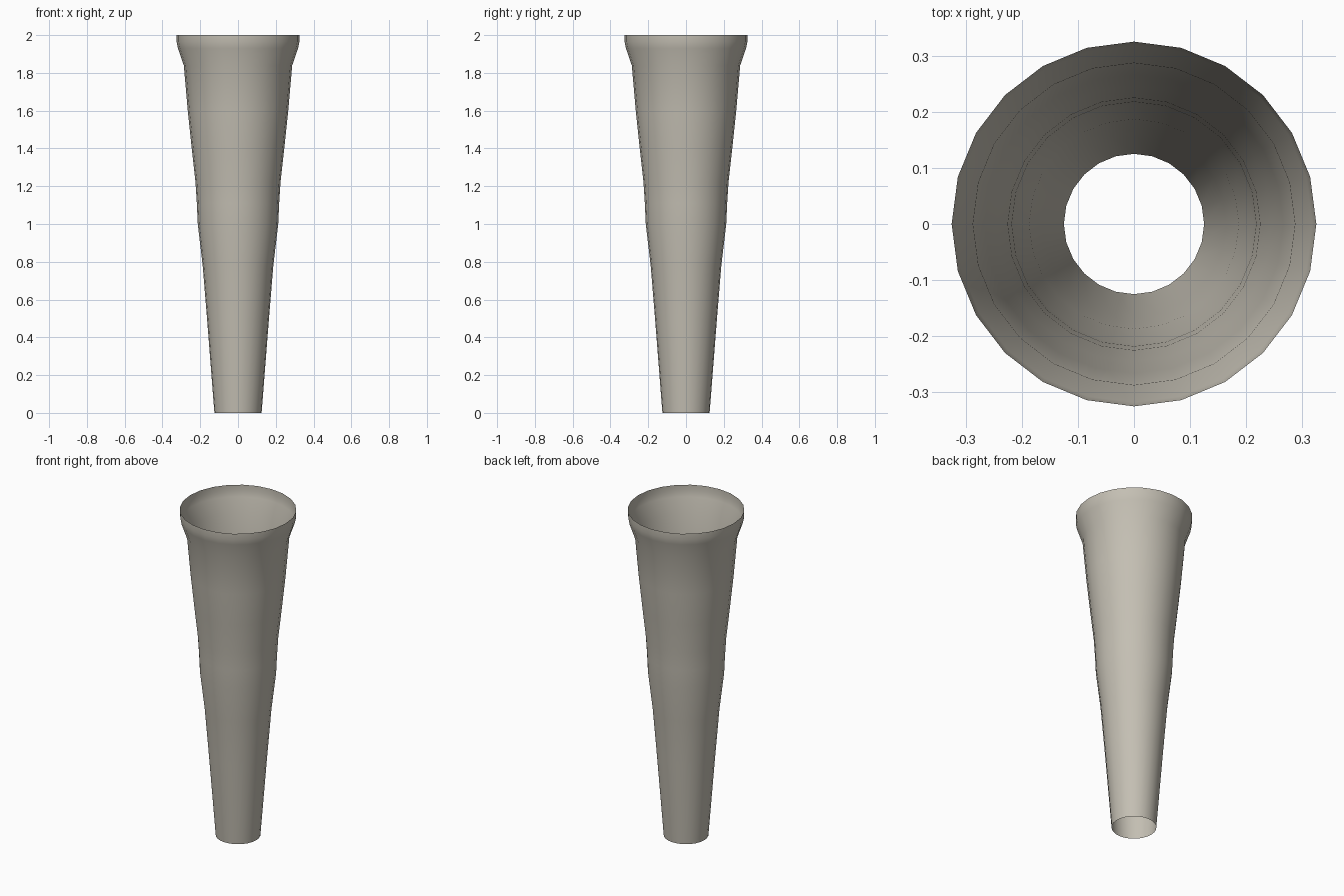
import bpy
import bmesh
import math

cube = bpy.data.objects.get("Cube")
if cube:
    bpy.data.objects.remove(cube, do_unlink=True)

SIDES = 24

# Tube outline from the narrow foot to the flared lip: (radius, height)
PROFILE = [
    (0.125, 0.0), (0.164, 0.5), (0.187, 0.78), (0.213, 1.0),
    (0.218, 1.11), (0.225, 1.22), (0.245, 1.4), (0.266, 1.6),
    (0.287, 1.84), (0.318, 1.93), (0.325, 1.965), (0.325, 2.0),
]

# Warm grey clay
clay = bpy.data.materials.new("warm_grey")
colour = (0.55, 0.52, 0.45, 1.0)
clay.use_nodes = True
clay.diffuse_color = colour
clay.node_tree.nodes["Principled BSDF"].inputs["Base Color"].default_value = colour

# Open, single-walled tube
bm = bmesh.new()
rings = []
for radius, height in PROFILE:
    angles = [math.tau * i / SIDES for i in range(SIDES)]
    rings.append([bm.verts.new((radius * math.cos(a), radius * math.sin(a), height))
                  for a in angles])
for low, high in zip(rings, rings[1:]):
    for i in range(SIDES):
        j = (i + 1) % SIDES
        bm.faces.new((low[i], low[j], high[j], high[i]))

mesh = bpy.data.meshes.new("flared_tube")
bm.to_mesh(mesh)
bm.free()
mesh.materials.append(clay)
tube = bpy.data.objects.new("flared_tube", mesh)
bpy.context.collection.objects.link(tube)

# Smooth shading all round
bpy.context.view_layer.objects.active = tube
tube.select_set(True)
bpy.ops.object.shade_smooth_by_angle(angle=math.radians(40))
